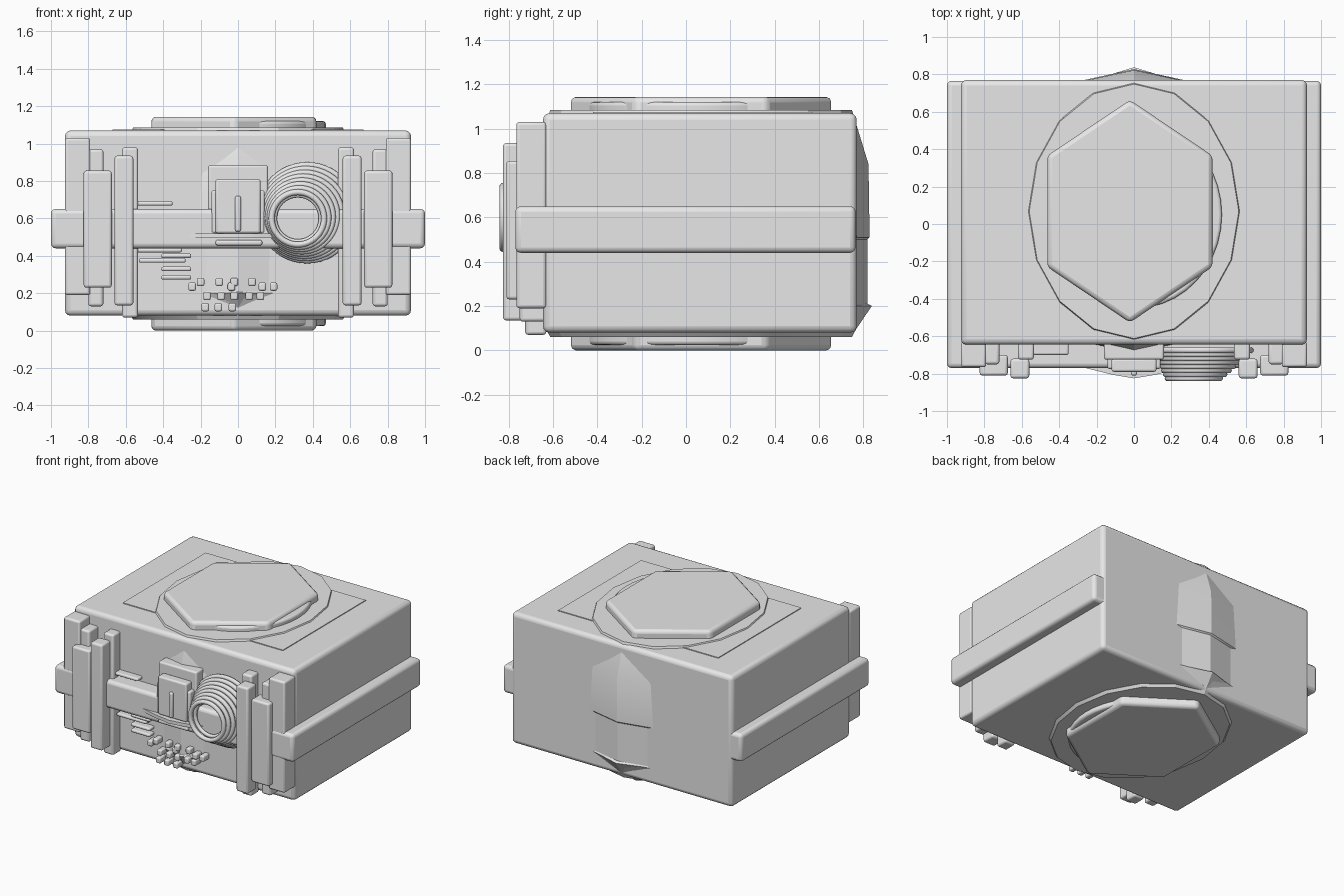
import bpy, bmesh, math
from mathutils import Matrix

cube = bpy.data.objects.get("Cube")
if cube:
    bpy.data.objects.remove(cube, do_unlink=True)

grey = bpy.data.materials.new("plain grey")
grey.use_nodes = True
tone = (0.8, 0.8, 0.8, 1)
grey.diffuse_color = tone
grey.node_tree.nodes["Principled BSDF"].inputs["Base Color"].default_value = tone


def finish(name, bm, bevel=0.0, angle=35):
    """Turn a bmesh into a shaded object with optional rounded edges."""
    bmesh.ops.recalc_face_normals(bm, faces=bm.faces)
    mesh = bpy.data.meshes.new(name)
    bm.to_mesh(mesh)
    bm.free()
    mesh.materials.append(grey)
    ob = bpy.data.objects.new(name, mesh)
    bpy.context.collection.objects.link(ob)
    if bevel:
        mod = ob.modifiers.new("rounded edges", 'BEVEL')
        mod.width, mod.segments, mod.limit_method = bevel, 3, 'ANGLE'
    bpy.ops.object.select_all(action='DESELECT')
    ob.select_set(True)
    bpy.context.view_layer.objects.active = ob
    bpy.ops.object.shade_smooth_by_angle(angle=math.radians(angle))
    return ob


def box(name, xs, ys, zs, bevel=0.012):
    bm = bmesh.new()
    spans = (xs, ys, zs)
    centre = [(a + b) / 2 for a, b in spans]
    size = [b - a for a, b in spans]
    bmesh.ops.create_cube(bm, size=1, matrix=Matrix.Translation(centre) @ Matrix.Diagonal((*size, 1)))
    return finish(name, bm, bevel)


def stack(name, rings, sides, centre, bevel=0.0, angle=35):
    """Loft elliptical rings (z, x radius, y radius) with a vertex at +y."""
    bm = bmesh.new()
    loops = []
    for z, rx, ry in rings:
        turns = [2 * math.pi * i / sides for i in range(sides)]
        loops.append([bm.verts.new((centre[0] + rx * math.sin(t), centre[1] + ry * math.cos(t), z))
                      for t in turns])
    for low, high in zip(loops, loops[1:]):
        for i in range(sides):
            j = (i + 1) % sides
            bm.faces.new((low[i], low[j], high[j], high[i]))
    bm.faces.new(loops[0])
    bm.faces.new(loops[-1])
    return finish(name, bm, bevel, angle)


def torus(name, x, y, z, radius, tube):
    """Ring facing the front."""
    bm = bmesh.new()
    n, m = 48, 10
    grid = []
    for i in range(n):
        a = 2 * math.pi * i / n
        row = []
        for k in range(m):
            b = 2 * math.pi * k / m
            r = radius + tube * math.cos(b)
            row.append(bm.verts.new((x + r * math.cos(a), y + tube * math.sin(b), z + r * math.sin(a))))
        grid.append(row)
    for i in range(n):
        for k in range(m):
            p, q, s = (i + 1) % n, (k + 1) % m, grid
            bm.faces.new((s[i][k], s[p][k], s[p][q], s[i][q]))
    return finish(name, bm, angle=80)


# Body, surrounding band and thin top panel
box("body", (-0.925, 0.925), (-0.645, 0.77), (0.08, 1.07), 0.03)
box("side_band", (-1, 1), (-0.77, 0.765), (0.44, 0.65), 0.025)
box("top_panel", (-0.67, 0.67), (-0.42, 0.57), (1.06, 1.076), 0)

# Faceted core that breaks through the body faces
stack("faceted_core", [(0.06, 0.56, 0.68), (0.2, 0.68, 0.755), (0.21, 0.67, 0.75),
                       (0.5, 0.68, 0.75), (0.51, 0.69, 0.76), (0.84, 0.69, 0.755),
                       (1.085, 0.56, 0.68)], 16, (0, 0.068), angle=20)
stack("core_spur", [(0.1, 0.3, 0.7), (0.2, 0.5, 0.768), (0.22, 0.5, 0.73)], 16, (0, 0.07), angle=20)

# Hexagonal caps and round discs, top and bottom
stack("hexagonal_cap", [(0, 0.51, 0.595), (1.143, 0.51, 0.595)], 6, (-0.022, 0.068), 0.025)
stack("round_disc", [(0.025, 0.46, 0.5), (1.12, 0.46, 0.5)], 40, (0.01, 0.05), 0.015)

# Layered upright posts on each side of the front
posts = {
    "outer_post": ((0.79, 0.925), (-0.765, -0.63), (0.19, 1.03)),
    "middle_post": ((0.675, 0.825), (-0.81, -0.7), (0.23, 0.855)),
    "middle_backing": ((0.72, 0.8), (-0.75, -0.63), (0.13, 0.97)),
    "inner_post": ((0.56, 0.66), (-0.825, -0.72), (0.135, 0.935)),
    "inner_backing": ((0.535, 0.62), (-0.725, -0.63), (0.07, 0.98)),
}
for side, sign in (("left", 1), ("right", -1)):
    for label, (xs, ys, zs) in posts.items():
        box(side + "_" + label, sorted(sign * x for x in xs), ys, zs, 0.014)

# Central stepped plates with an upright lever and a pointed shelf
box("centre_back_plate", (-0.16, 0.16), (-0.725, -0.63), (0.52, 0.885))
box("centre_lower_plate", (-0.142, 0.142), (-0.775, -0.7), (0.52, 0.75))
box("centre_front_plate", (-0.12, 0.12), (-0.79, -0.72), (0.52, 0.81))
box("lever", (-0.015, 0.015), (-0.81, -0.78), (0.53, 0.72), 0.01)
box("shelf_lip", (-0.12, 0.13), (-0.79, -0.7), (0.455, 0.485))

bm = bmesh.new()
outline = [(-0.3, -0.76), (-0.12, -0.805), (0, -0.825), (0.12, -0.805), (0.3, -0.76), (0, -0.64)]
base = bm.faces.new([bm.verts.new((x, y, 0.495)) for x, y in outline])
up = bmesh.ops.extrude_face_region(bm, geom=[base])
bmesh.ops.translate(bm, vec=(0, 0, 0.025), verts=[v for v in up["geom"] if isinstance(v, bmesh.types.BMVert)])
finish("pointed_shelf", bm)

# Coil of rings widening toward the body
count = 8
for i in range(count):
    t = i / (count - 1)
    torus("coil_ring", 0.32 + 0.05 * t, -0.825 + 0.15 * t, 0.6 + 0.03 * t, 0.14 + 0.115 * t, 0.016)
torus("coil_inner_ring", 0.32, -0.79, 0.6, 0.125, 0.014)

# Thin horizontal bars
for x0, x1, z in [(-0.55, -0.35, 0.68), (-0.41, -0.25, 0.46), (-0.54, -0.3, 0.43), (-0.41, -0.25, 0.4),
                  (-0.53, -0.28, 0.375), (-0.41, -0.25, 0.33), (-0.41, -0.25, 0.285)]:
    box("thin_bar", (x0, x1), (-0.7, -0.63), (z - 0.012, z + 0.012), 0.01)

# Rows of small keys
rows = [(0.26, (-0.2, -0.1, -0.02, 0.075)), (0.235, (-0.245, -0.035, 0.13, 0.19)),
        (0.185, (-0.165, -0.09, -0.02, 0.06, 0.12)), (0.125, (-0.175, -0.105, -0.03))]
for z, columns in rows:
    for x in columns:
        box("small_key", (x - 0.02, x + 0.02), (-0.71, -0.63), (z - 0.022, z + 0.022), 0.01)
